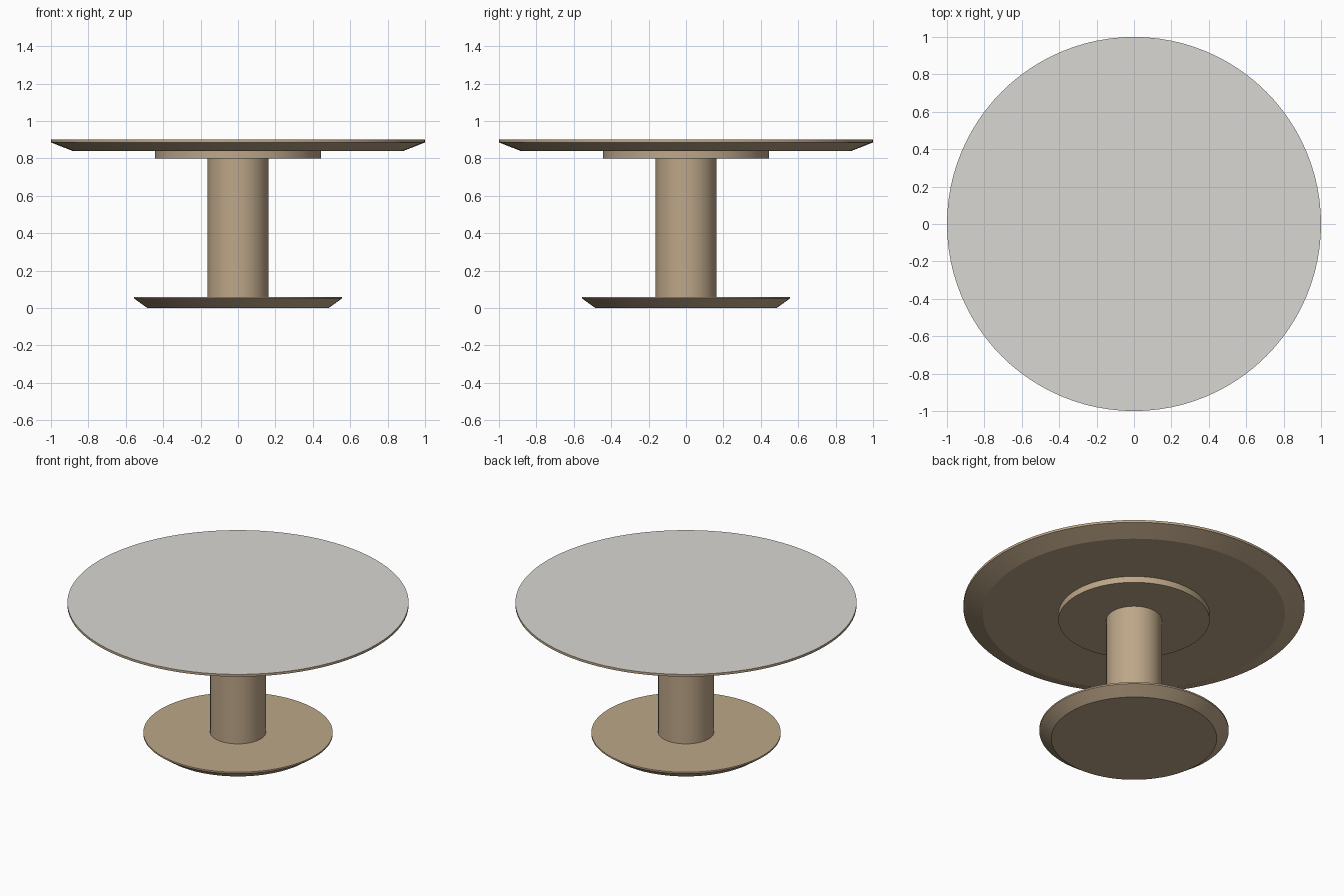
import bpy, bmesh, math

if "Cube" in bpy.data.objects:
    bpy.data.objects.remove(bpy.data.objects["Cube"])

SEGMENTS = 96


def material(name, rgb):
    m = bpy.data.materials.new(name)
    m.diffuse_color = (*rgb, 1.0)
    m.use_nodes = True
    m.node_tree.nodes["Principled BSDF"].inputs["Base Color"].default_value = m.diffuse_color
    return m


wood = material("warm_beige", (0.515, 0.386, 0.250))
stone = material("light_grey", (0.70, 0.685, 0.65))


def turned(name, profile, mats):
    """Closed solid of revolution from (radius, height) points, bottom to top."""
    bm = bmesh.new()
    rings = []
    for r, z in profile:
        rings.append([bm.verts.new((r * math.cos(2 * math.pi * i / SEGMENTS),
                                    r * math.sin(2 * math.pi * i / SEGMENTS), z))
                      for i in range(SEGMENTS)])
    for low, high in zip(rings, rings[1:]):
        for i in range(SEGMENTS):
            j = (i + 1) % SEGMENTS
            bm.faces.new((low[i], low[j], high[j], high[i]))
    bm.faces.new(rings[0][::-1])
    top = bm.faces.new(rings[-1])
    top.material_index = len(mats) - 1  # upper face takes the last material
    mesh = bpy.data.meshes.new(name)
    bm.to_mesh(mesh)
    bm.free()
    for m in mats:
        mesh.materials.append(m)
    obj = bpy.data.objects.new(name, mesh)
    bpy.context.collection.objects.link(obj)
    bpy.ops.object.select_all(action='DESELECT')
    obj.select_set(True)
    bpy.context.view_layer.objects.active = obj
    bpy.ops.object.shade_smooth_by_angle(angle=math.radians(20))
    return obj


# Foot with chamfered underside
turned("base", [(0.485, 0.0), (0.555, 0.05), (0.555, 0.06)], [wood])
# Central column
turned("pedestal", [(0.163, 0.06), (0.163, 0.80)], [wood])
# Mounting disc under the top
turned("support_disc", [(0.443, 0.80), (0.443, 0.84)], [wood])
# Chamfered table top with a grey upper face
turned("table_top", [(0.885, 0.84), (1.0, 0.885), (1.0, 0.90)], [wood, stone])
